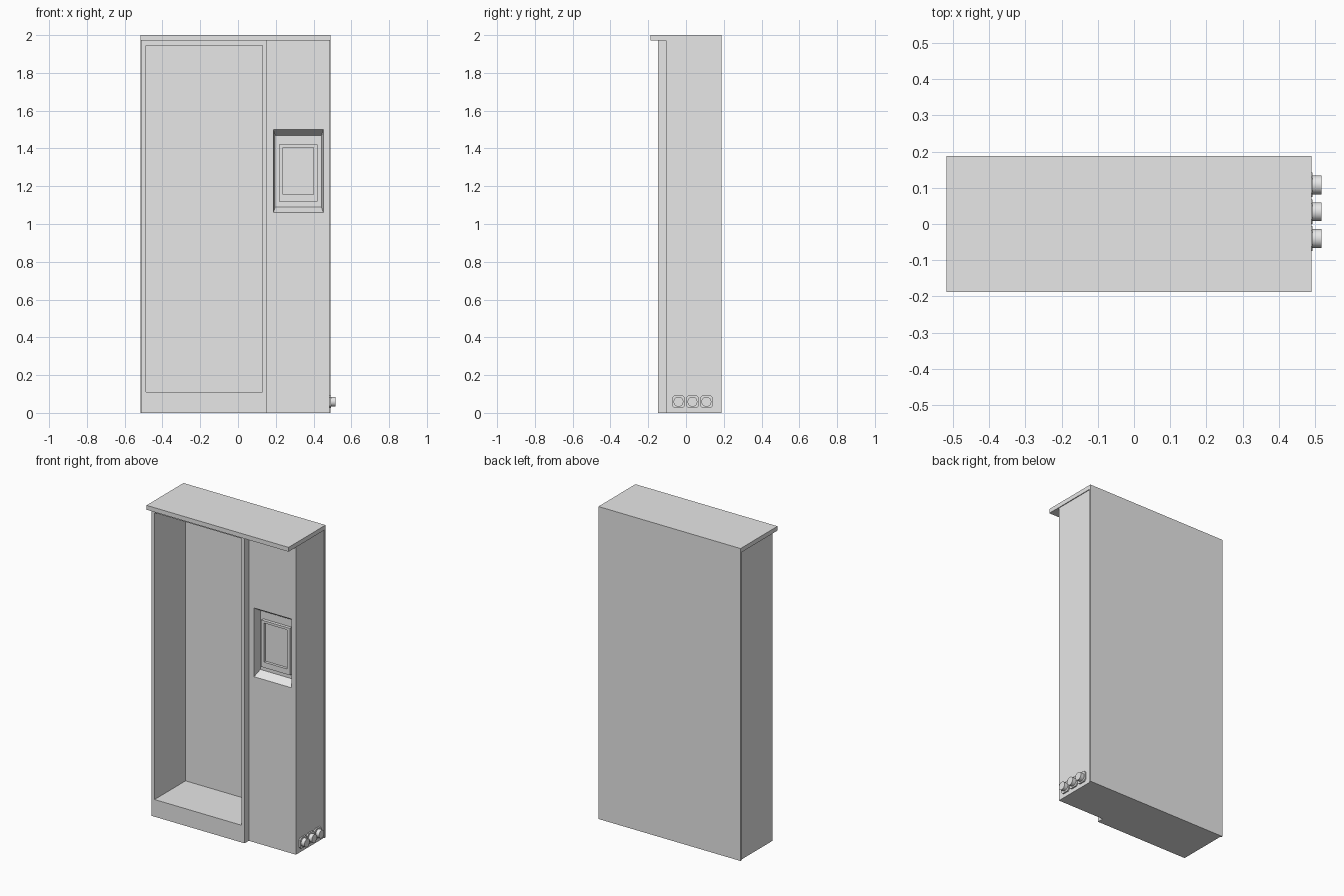
import bpy
import bmesh
import math
from mathutils import Matrix

cube = bpy.data.objects.get("Cube")
if cube:
    bpy.data.objects.remove(cube)

grey = bpy.data.materials.new("plain_grey")
grey.use_nodes = True
grey.diffuse_color = (0.8, 0.8, 0.8, 1)
grey.node_tree.nodes["Principled BSDF"].inputs["Base Color"].default_value = (0.8, 0.8, 0.8, 1)


def finish(name, bm):
    bmesh.ops.recalc_face_normals(bm, faces=bm.faces)
    mesh = bpy.data.meshes.new(name)
    bm.to_mesh(mesh)
    bm.free()
    mesh.materials.append(grey)
    obj = bpy.data.objects.new(name, mesh)
    bpy.context.collection.objects.link(obj)
    return obj


def stepped_box(name, loops):
    """Closed solid through rectangles (x0, x1, z0, z1, y), from back to front and inwards."""
    bm = bmesh.new()
    rings = [[bm.verts.new((x, y, z)) for x, z in ((x0, z0), (x1, z0), (x1, z1), (x0, z1))]
             for x0, x1, z0, z1, y in loops]
    bm.faces.new(rings[0])
    bm.faces.new(rings[-1])
    for a, b in zip(rings, rings[1:]):
        for i in range(4):
            j = (i + 1) % 4
            bm.faces.new((a[i], a[j], b[j], b[i]))
    return finish(name, bm)


def box(name, x0, x1, y0, y1, z0, z1):
    return stepped_box(name, [(x0, x1, z0, z1, y1), (x0, x1, z0, z1, y0)])


LEFT, RIGHT, DIVIDE, BACK, TOP = -0.51, 0.484, 0.15, 0.177, 1.972

# Top cover and back panel, slightly wider than the cabinet
box("top_cover", -0.517, 0.489, -0.187, 0.187, TOP, 2.0)
box("back_panel", -0.517, 0.489, BACK, 0.187, 0, TOP)

# Open display cabinet
stepped_box("display_cabinet", [
    (LEFT, DIVIDE, 0, TOP, BACK),
    (LEFT, DIVIDE, 0, TOP, -0.148),
    (-0.487, 0.13, 0.11, 1.945, -0.148),
    (-0.487, 0.13, 0.11, 1.945, 0.165),
])

# Set-back control column with a tapered recess
stepped_box("control_column", [
    (DIVIDE, RIGHT, 0, TOP, BACK),
    (DIVIDE, RIGHT, 0, TOP, -0.105),
    (0.187, 0.452, 1.06, 1.5, -0.105),
    (0.197, 0.442, 1.09, 1.468, -0.055),
])

# Raised screen frame with a sunken screen
stepped_box("screen_frame", [
    (0.217, 0.42, 1.12, 1.42, -0.05),
    (0.217, 0.42, 1.12, 1.42, -0.075),
    (0.237, 0.4, 1.155, 1.405, -0.075),
    (0.237, 0.4, 1.155, 1.405, -0.058),
])

# Three side connectors on chamfered plates
turn = Matrix.Rotation(math.pi / 2, 4, "Y")
for i, y in enumerate((-0.04, 0.034, 0.108), 1):
    plate = box(f"connector_plate_{i}", RIGHT - 0.01, 0.493, y - 0.034, y + 0.034, 0.025, 0.093)
    bm = bmesh.new()
    bm.from_mesh(plate.data)
    corners = [e for e in bm.edges if abs(e.verts[0].co.x - e.verts[1].co.x) > 0.01]
    bmesh.ops.bevel(bm, geom=corners, offset=0.012, segments=1, affect="EDGES")
    bm.to_mesh(plate.data)
    bm.free()

    bm = bmesh.new()
    bmesh.ops.create_cone(bm, cap_ends=True, segments=32, radius1=0.026, radius2=0.026, depth=0.027,
                          matrix=Matrix.Translation((0.5035, y, 0.059)) @ turn)
    knob = finish(f"connector_{i}", bm)
    bpy.ops.object.select_all(action="DESELECT")
    knob.select_set(True)
    bpy.context.view_layer.objects.active = knob
    bpy.ops.object.shade_smooth_by_angle()
